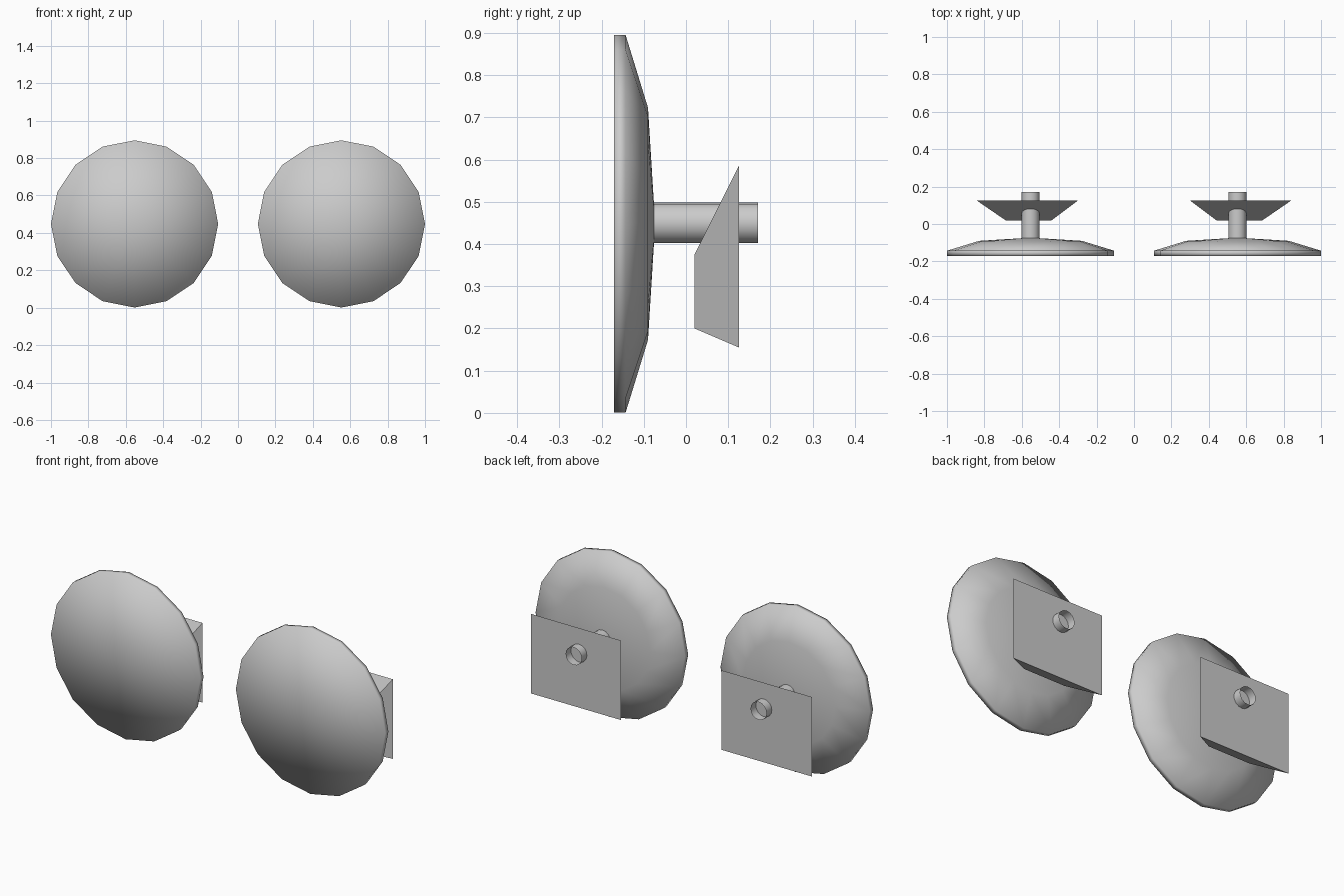
import bpy, bmesh, math

if "Cube" in bpy.data.objects:
    bpy.data.objects.remove(bpy.data.objects["Cube"])

CX, CZ, SIDES = 0.553, 0.448, 16


def make_object(name, bm, smooth):
    bmesh.ops.recalc_face_normals(bm, faces=bm.faces)
    for f in bm.faces:
        f.smooth = smooth
    me = bpy.data.meshes.new(name)
    bm.to_mesh(me)
    bm.free()
    ob = bpy.data.objects.new(name, me)
    bpy.context.collection.objects.link(ob)
    # Second copy on the other side of x = 0
    ob.modifiers.new("Mirror", 'MIRROR').use_axis[0] = True
    ob.modifiers["Mirror"].use_mirror_merge = False
    return ob


def lathe(name, profile, cz):
    """Spin (radius, y) points about an axis along y."""
    bm = bmesh.new()
    rings = []
    for r, y in profile:
        if r == 0:
            rings.append([bm.verts.new((CX, y, cz))] * SIDES)
        else:
            rings.append([bm.verts.new((CX + r * math.cos(i * math.tau / SIDES), y,
                                        cz + r * math.sin(i * math.tau / SIDES)))
                          for i in range(SIDES)])
    for a, b in zip(rings, rings[1:]):
        for i in range(SIDES):
            j = (i + 1) % SIDES
            bm.faces.new(list(dict.fromkeys((a[i], a[j], b[j], b[i]))))
    return make_object(name, bm, True)


# Round front plate with a shallow domed back
lathe("round_plate", [(0, -0.17), (0.447, -0.17), (0.447, -0.143),
                      (0.275, -0.09), (0, -0.073)], CZ)

# Open-ended pin joining the plate to the mount
lathe("pin", [(0.048, -0.08), (0.048, 0.17)], 0.45)

# Tapered mounting block
bm = bmesh.new()
rects = [(0.44, 0.687, 0.02, 0.20, 0.375), (0.30, 0.84, 0.125, 0.155, 0.585)]
loops = [[bm.verts.new(p) for p in ((x0, y, z0), (x1, y, z0), (x1, y, z1), (x0, y, z1))]
         for x0, x1, y, z0, z1 in rects]
for loop in loops:
    bm.faces.new(loop)
for i in range(4):
    j = (i + 1) % 4
    bm.faces.new((loops[0][i], loops[0][j], loops[1][j], loops[1][i]))
make_object("mount_block", bm, False)
